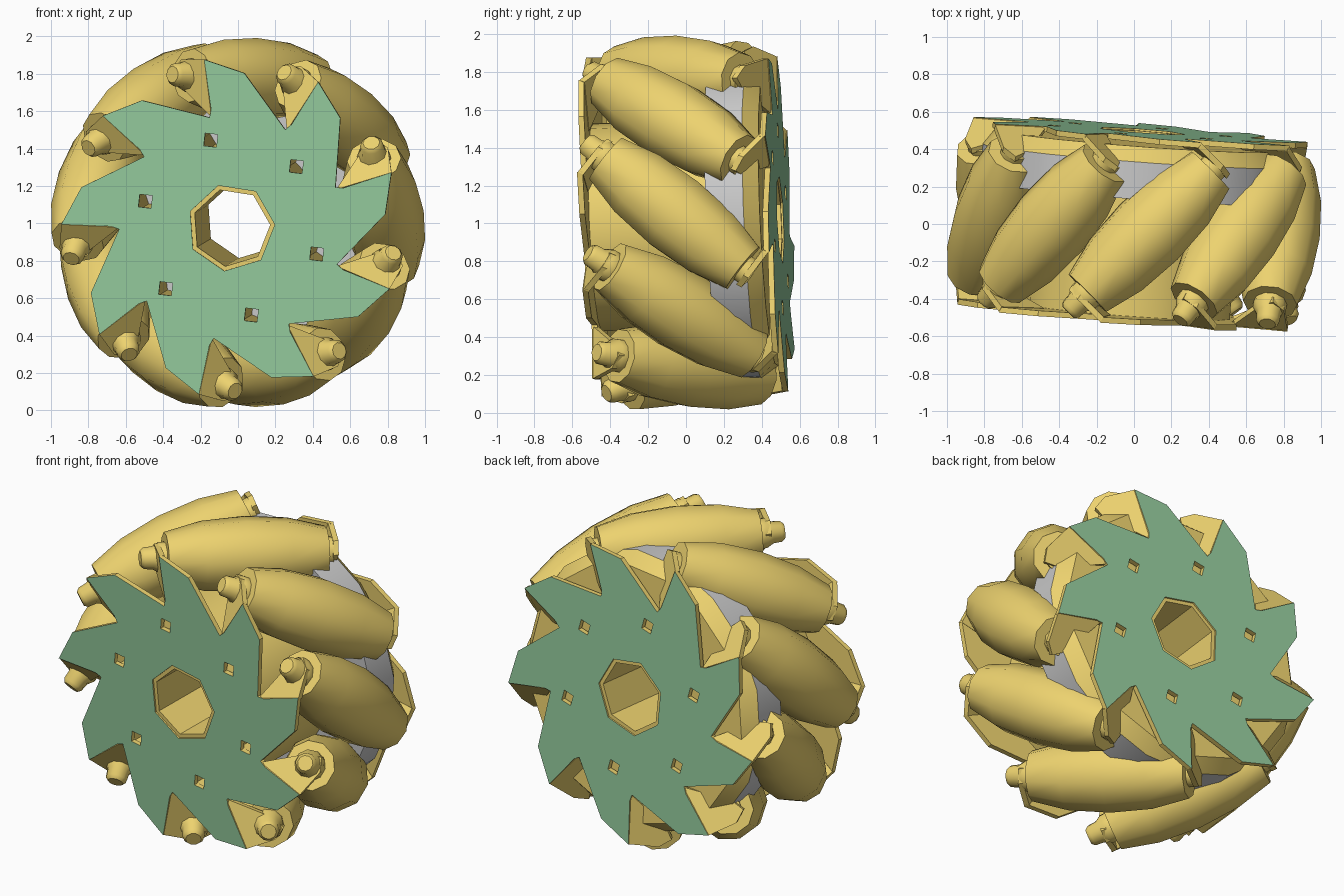
import bpy, bmesh
from math import sin, cos, pi, radians
from mathutils import Vector, Matrix

if "Cube" in bpy.data.objects:
    bpy.data.objects.remove(bpy.data.objects["Cube"])

N = 9                                   # rollers around the wheel
START = radians(4)                      # angle of the first roller
SLANT = radians(41)                     # roller slant from the axle
TILT = (Matrix.Translation((0, 0, 1)) @
        Vector((0, 1, 0)).rotation_difference(Vector((0.075, 1, 0.045))).to_matrix().to_4x4())


def material(name, col):
    m = bpy.data.materials.new(name)
    m.diffuse_color = (*col, 1)
    m.use_nodes = True
    m.node_tree.nodes["Principled BSDF"].inputs["Base Color"].default_value = m.diffuse_color
    return m


GOLD = material("gold", (0.85, 0.65, 0.16))
GREEN = material("green", (0.30, 0.60, 0.34))
GREY = material("grey", (0.55, 0.55, 0.56))


def finish(name, bm, mat, mats=(), angle=40):
    """Turn a bmesh into a named object placed on the tilted axle."""
    bmesh.ops.recalc_face_normals(bm, faces=bm.faces[:])
    me = bpy.data.meshes.new(name)
    bm.to_mesh(me)
    bm.free()
    me.transform(TILT @ mat)
    for m in mats:
        me.materials.append(m)
    ob = bpy.data.objects.new(name, me)
    bpy.context.collection.objects.link(ob)
    bpy.ops.object.select_all(action='DESELECT')
    bpy.context.view_layer.objects.active = ob
    ob.select_set(True)
    bpy.ops.object.shade_smooth_by_angle(angle=radians(angle))
    return ob


def lathe(profile, sides, closed=False, caps=True):
    """Revolve (y, radius) points around the y axis."""
    bm = bmesh.new()
    rings = []
    for y, r in profile:
        rings.append([bm.verts.new((r * cos(2 * pi * i / sides), y, r * sin(2 * pi * i / sides)))
                      for i in range(sides)])
    pairs = list(zip(rings, rings[1:] + rings[:1])) if closed else list(zip(rings, rings[1:]))
    for a, b in pairs:
        for i in range(sides):
            j = (i + 1) % sides
            bm.faces.new((a[i], a[j], b[j], b[i]))
    if caps and not closed:
        bm.faces.new(rings[0])
        bm.faces.new(rings[-1])
    return bm


def spin(a):
    """Turn about the axle, counter-clockwise seen from the front."""
    return Matrix.Rotation(-a, 4, 'Y')


def polar(r, a, y=0):
    return Vector((r * cos(a), y, r * sin(a)))


# slanted barrel rollers, stepped axle pin on the front end only
barrel = [(-0.61, 0.045), (-0.59, 0.062), (-0.54, 0.066), (-0.50, 0.09), (-0.465, 0.09),
          (-0.465, 0.145), (-0.25, 0.20), (0, 0.218), (0.25, 0.20), (0.465, 0.145),
          (0.465, 0.08), (0.50, 0.08)]
for k in range(N):
    place = (spin(START + k * 2 * pi / N) @ Matrix.Translation((0.78, 0, 0)) @
             Matrix.Rotation(-SLANT, 4, 'X'))
    finish(f"roller_{k + 1}", lathe(barrel, 10), place, [GOLD])


# saw-tooth side plates: gold sheet with a green outer face
def side_plate(name, flip, hole_turn):
    bm = bmesh.new()
    outline = []
    for k in range(N):
        a = k * 2 * pi / N
        for r, d in ((0.60, -23), (0.83, 1), (0.91, 15), (0.64, 15.5)):
            outline.append(polar(r, a + radians(d), -0.5))
    loops = [outline, [polar(0.235, 2 * pi * i / 7, -0.5) for i in range(7)]]
    for h in range(6):
        c = polar(0.48, radians(hole_turn + 60 * h), -0.5)
        loops.append([c + polar(0.048, pi / 2 * i + 0.6) for i in range(4)])
    for pts in loops:
        vs = [bm.verts.new(p) for p in pts]
        for v, w in zip(vs, vs[1:] + vs[:1]):
            bm.edges.new((v, w))
    bmesh.ops.triangle_fill(bm, use_beauty=True, use_dissolve=False,
                            edges=bm.edges[:], normal=(0, -1, 0))
    ext = bmesh.ops.extrude_face_region(bm, geom=bm.faces[:])
    bmesh.ops.translate(bm, vec=(0, 0.03, 0),
                        verts=[g for g in ext['geom'] if isinstance(g, bmesh.types.BMVert)])
    bmesh.ops.recalc_face_normals(bm, faces=bm.faces[:])
    for f in bm.faces:
        if f.normal.y < -0.9:
            f.material_index = 1
    finish(name, bm, spin(START) @ flip, [GOLD, GREEN], 30)


# bent tabs that hold the roller ends
def tabs(name, flip):
    bm = bmesh.new()
    shape = [(0.60, 16, -0.495), (0.91, 15, -0.495), (0.935, 23, -0.385),
             (0.90, 27, -0.34), (0.82, 27, -0.37)]
    back = Vector((0, 0.028, -0.016))
    for k in range(N):
        turn = spin(k * 2 * pi / N)
        pts = [polar(r, radians(d), y) for r, d, y in shape]
        a = [bm.verts.new(turn @ p) for p in pts]
        b = [bm.verts.new(turn @ (p + back)) for p in pts]
        bm.faces.new(a)
        bm.faces.new(b)
        for i in range(5):
            j = (i + 1) % 5
            bm.faces.new((a[i], a[j], b[j], b[i]))
    finish(name, bm, spin(START) @ flip, [GOLD], 30)


for side, flip, turn in (("front", Matrix.Identity(4), 39), ("back", Matrix.Rotation(pi, 4, 'X'), 21)):
    side_plate(side + "_plate", flip, turn)
    tabs(side + "_tabs", flip)

# hollow core: centre bore, outer wall and six bolt bores
finish("centre_bore", lathe([(-0.49, 0.235), (-0.49, 0.21), (0.49, 0.21), (0.49, 0.235)], 7, caps=False),
       spin(START), [GOLD])
finish("core_wall", lathe([(-0.48, 0.55), (0.17, 0.55)], 16, caps=False), spin(START), [GOLD])
for h in range(6):
    place = spin(START + radians(39 + 60 * h)) @ Matrix.Translation((0.48, 0, 0))
    finish(f"bolt_bore_{h + 1}", lathe([(-0.48, 0.055), (0.17, 0.055)], 5, caps=False), place, [GOLD])

# grey drum between the rollers, gold on its back face
drum = lathe([(0.17, 0.22), (0.17, 0.85), (0.37, 0.85), (0.45, 0.78), (0.45, 0.22)], 18, True)
bmesh.ops.recalc_face_normals(drum, faces=drum.faces[:])
for f in drum.faces:
    f.material_index = 1 if f.normal.y > 0.4 else 0
finish("inner_drum", drum, spin(START), [GREY, GOLD])
